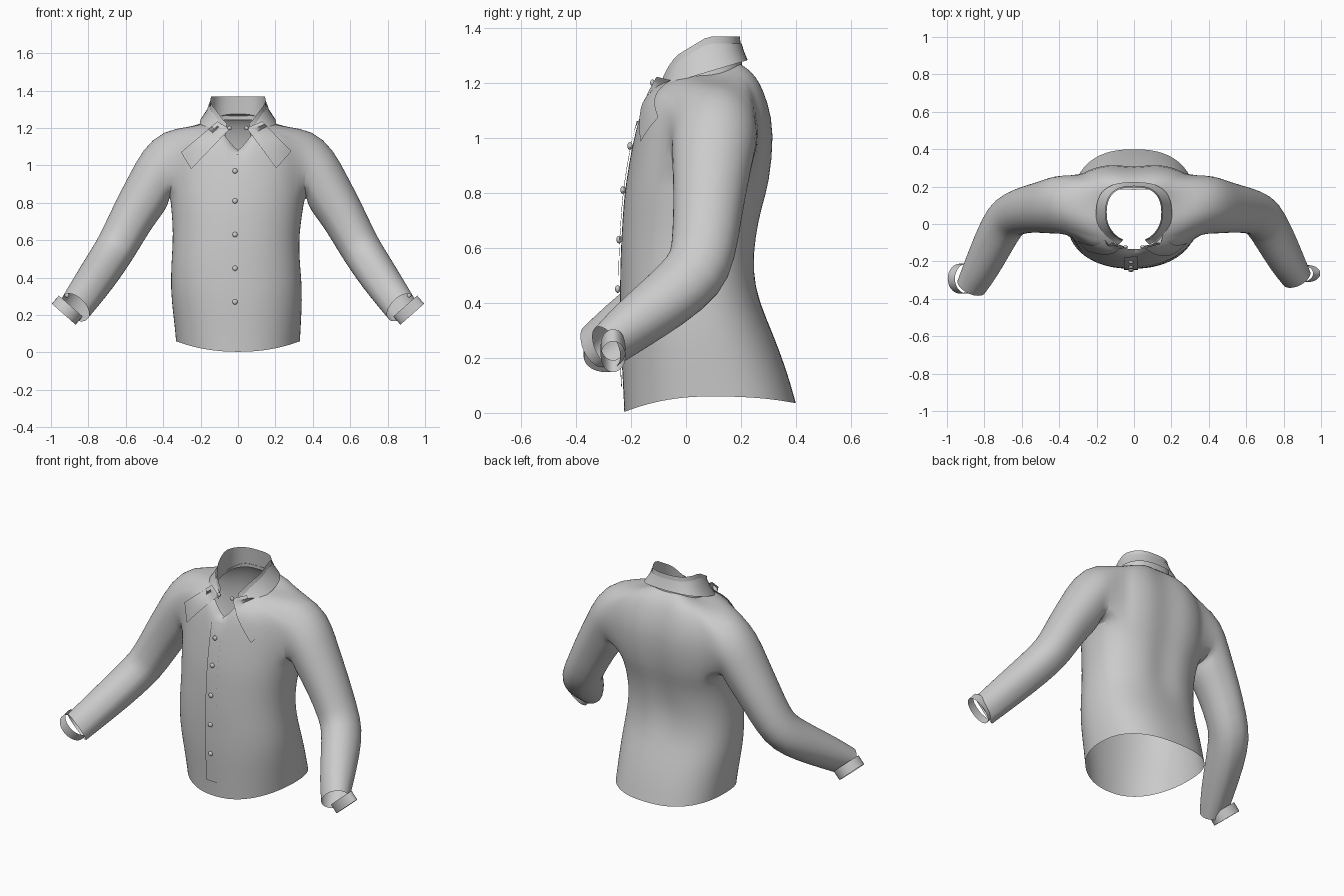
import bpy, bmesh
from math import sin, cos, pi, radians, exp, copysign, atan2
from mathutils import Vector
from mathutils.bvhtree import BVHTree

if "Cube" in bpy.data.objects:
    bpy.data.objects.remove(bpy.data.objects["Cube"])

cloth = bpy.data.materials.new("grey_cloth")
cloth.use_nodes = True
GREY = (0.6, 0.6, 0.6, 1)
cloth.diffuse_color = GREY
cloth.node_tree.nodes["Principled BSDF"].inputs["Base Color"].default_value = GREY


def finish(name, bm, subdiv=0):
    """Turn a bmesh into a named, shaded object."""
    bmesh.ops.recalc_face_normals(bm, faces=bm.faces)
    mesh = bpy.data.meshes.new(name)
    bm.to_mesh(mesh)
    bm.free()
    mesh.materials.append(cloth)
    obj = bpy.data.objects.new(name, mesh)
    bpy.context.collection.objects.link(obj)
    bpy.ops.object.select_all(action="DESELECT")
    obj.select_set(True)
    bpy.context.view_layer.objects.active = obj
    bpy.ops.object.shade_smooth_by_angle(angle=radians(50))
    if subdiv:
        mod = obj.modifiers.new("smooth", "SUBSURF")
        mod.levels = mod.render_levels = subdiv
    return obj


def skin(bm, a, b, closed=True):
    """Join two equal rows of verts with quads."""
    n = len(a)
    for i in range(n if closed else n - 1):
        j = (i + 1) % n
        bm.faces.new((a[i], a[j], b[j], b[i]))


def loft(rows, closed=True):
    bm = bmesh.new()
    grid = [[bm.verts.new(p) for p in row] for row in rows]
    for a, b in zip(grid, grid[1:]):
        skin(bm, a, b, closed)
    return bm


# Torso: side z, front z, back z, half width, front y, back y
TORSO = [
    (.06, .003, .035, .332, -.225, .40), (.15, .12, .16, .338, -.23, .365),
    (.28, .28, .29, .35, -.24, .315), (.40, .40, .40, .35, -.24, .268),
    (.52, .52, .52, .34, -.24, .252), (.64, .64, .64, .338, -.235, .262),
    (.75, .75, .75, .35, -.228, .285), (.83, .83, .83, .36, -.22, .31),
    (1.0, .98, 1.02, .37, -.195, .33), (1.11, 1.04, 1.13, .355, -.175, .305),
    (1.175, 1.055, 1.20, .315, -.16, .278), (1.205, 1.063, 1.24, .26, -.148, .25),
    (1.22, 1.07, 1.265, .20, -.14, .22), (1.225, 1.075, 1.275, .165, -.135, .20),
]
SEGS = 48


def torso_ring(zs, zf, zb, hw, yf, yb):
    ring = []
    for i in range(SEGS):
        a = 2 * pi * i / SEGS
        c, s = cos(a), sin(a)
        power = .92 if s <= 0 else .74 if zs > .8 else .82
        x = hw * copysign(abs(c) ** power, c)
        y = (yf + yb) / 2 + (yb - yf) / 2 * copysign(abs(s) ** power, s)
        if s > 0:
            z = zs + (zb - zs) * s * s
        elif zs > 1.1:                            # neck opening with a V notch
            z = zs + (zf - zs) * (.42 * abs(s) ** 1.7 + .58 * max(0, 1 - abs(x) / .08))
        else:
            z = zs + (zf - zs) * s * s
        if s > 0 and zs > .5:
            y -= .018 * exp(-(x / .08) ** 2)      # spine hollow
        x -= .014 * max(0, 1 - abs(zs - .5) / .4)  # slight lean at the waist
        ring.append((x, y, z))
    return ring


# Sleeves: centre x, y, z, lean of the section, radius across, radius in depth
SLEEVE = [
    (.385, .105, 1.005, 4, .185, .16), (.44, .097, .943, 25, .163, .152),
    (.49, .09, .845, 45, .135, .14), (.56, .08, .735, 56, .12, .128),
    (.64, .065, .58, 58, .11, .12), (.69, .035, .50, 56, .108, .122),
    (.75, -.07, .41, 52, .105, .112), (.82, -.205, .31, 48, .097, .095),
    (.87, -.29, .24, 45, .09, .074),
]
SIDES = (("left", 1, 0, .045), ("right", -1, -.045, .08))
LOW, HIGH, FRONT, BACK = 7, 11, -5, 6             # armhole rows and columns

body = bmesh.new()
grid = [[body.verts.new(p) for p in torso_ring(*r)] for r in TORSO]
for a, b in zip(grid, grid[1:]):
    skin(body, a, b)

for name, side, reach, depth in SIDES:
    def vert(row, col):
        return grid[row][(col if side > 0 else SEGS // 2 - col) % SEGS]

    # Cut the armhole
    patch = {vert(r, k) for r in range(LOW, HIGH + 1) for k in range(FRONT, BACK + 1)}
    inner = [f for f in body.faces if all(v in patch for v in f.verts)]
    path = ([(HIGH, k) for k in range(0, BACK + 1)]
            + [(r, BACK) for r in range(HIGH - 1, LOW - 1, -1)]
            + [(LOW, k) for k in range(BACK - 1, FRONT - 1, -1)]
            + [(r, FRONT) for r in range(LOW + 1, HIGH + 1)]
            + [(HIGH, k) for k in range(FRONT + 1, 0)])
    hole = [vert(*p) for p in path]
    bmesh.ops.delete(body, geom=inner, context="FACES")

    # Grow the sleeve from the armhole edge
    n = len(hole)
    angles = []
    for i, v in enumerate(hole):
        even = 2 * pi * i / n
        real = atan2((v.co.y - .09) / .155, (v.co.z - 1.02) / .185) % (2 * pi)
        gap = (real - even + pi) % (2 * pi) - pi
        angles.append(even + gap * .5)
    pts = [Vector((side * x, y + reach * max(0, (x - .6) / .27), z))
           for x, y, z, *_ in SLEEVE]
    last, previous = len(pts) - 1, hole
    for i, p in enumerate(pts):
        lean, across, deep = SLEEVE[i][3:]
        t = pts[min(i + 1, last)] - pts[max(i - 1, 0)]
        u = Vector((side * sin(radians(lean)), 0, cos(radians(lean))))
        v = u.cross(t).normalized() * side
        ring = [body.verts.new(p + u * across * cos(a) + v * deep * sin(a))
                for a in angles]
        skin(body, previous, ring)
        previous = ring

    # Loose wrist band past the sleeve end
    axis = Vector((side * .66, 0, -.75))
    mid = Vector((side * .913, -.265 + reach * .6, .226))
    u = Vector((side * .75, 0, .66))
    rows = [[mid + axis * d + u * .085 * cos(pi * k / 14)
             + Vector((0, depth * sin(pi * k / 14), 0)) for k in range(28)]
            for d in (-.029, .029)]
    finish(name + "_cuff_band", loft(rows))

shirt = finish("shirt_body", body, 1)
bpy.context.view_layer.update()
tree = BVHTree.FromObject(shirt, bpy.context.evaluated_depsgraph_get())


def hug(x, z, gap):
    """Point just in front of the shirt at x, z."""
    hit = tree.ray_cast(Vector((x, -2, z)), Vector((0, 1, 0)))[0]
    y = hit.y if hit and hit.y < .05 else -.165 + .55 * (z - 1.1)
    return Vector((x, y - gap, z))


# Button placket
rows = [[hug(x, .095 + .965 * k / 30, .007) for x in (-.053, -.035, -.016, .003, .021)]
        for k in range(31)]
finish("placket", loft(rows, closed=False))


def button(name, pos, r):
    bm = bmesh.new()
    bmesh.ops.create_uvsphere(bm, u_segments=14, v_segments=8, radius=r)
    bmesh.ops.scale(bm, vec=(1, .7, 1), verts=bm.verts)
    bmesh.ops.translate(bm, vec=pos, verts=bm.verts)
    finish(name, bm)


for k, z in enumerate((.27, .45, .63, .81, .97)):
    button(f"front_button_{k + 1}", hug(-.016, z, .009), .014)


# Collar: neck curve running round the back from front edge to front edge
def collar_row(rx, ry, height, start=-66, n=36):
    row = []
    for i in range(n + 1):
        a = radians(start + (180 - 2 * start) * i / n)
        c, s = cos(a), sin(a)
        power = .75 if s > 0 else 1               # squarer round the nape
        y = .05 + ry * copysign(abs(s) ** power, s)
        row.append((rx * copysign(abs(c) ** power, c), y, height(y)))
    return row


def top(y):
    return min(1.368, 1.32 + .6 * y) - 12 * max(0, -y - .02) ** 2


def base(y):
    return 1.185 + .3 * (y + .09)


stand = [collar_row(.165, .155, lambda y: base(y) - .03),
         collar_row(.152, .15, lambda y: (base(y) + top(y)) / 2),
         collar_row(.146, .146, top)]
finish("collar_stand", loft(stand, closed=False))
fold = [collar_row(.152, .152, lambda y: top(y) - .025),
        collar_row(.168, .16, lambda y: (base(y) + top(y)) / 2 - .005),
        collar_row(.203, .174, lambda y: base(y) + .003)]
finish("collar_fold", loft(fold, closed=False))

# Collar points lying on the chest
CORNERS = {"left": ((.045, 1.2), (.205, .985), (.285, 1.075), (.13, 1.235)),
           "right": ((.045, 1.195), (.25, .98), (.305, 1.07), (.11, 1.235))}
for name, side, _, _ in SIDES:
    a, b, c, d = [Vector(p) for p in CORNERS[name]]
    rows = []
    for i in range(13):
        p, q = a.lerp(b, i / 12), d.lerp(c, i / 12)
        row = [p.lerp(q, j / 8) for j in range(9)]
        rows.append([hug(side * w.x, w.y, .009) for w in row])
    finish(name + "_collar_point", loft(rows, closed=False))
    button(name + "_collar_button", hug(side * .045, 1.2, .012), .012)
    button(name + "_cuff_button", Vector((side * .915, -.26, .305)), .012)
